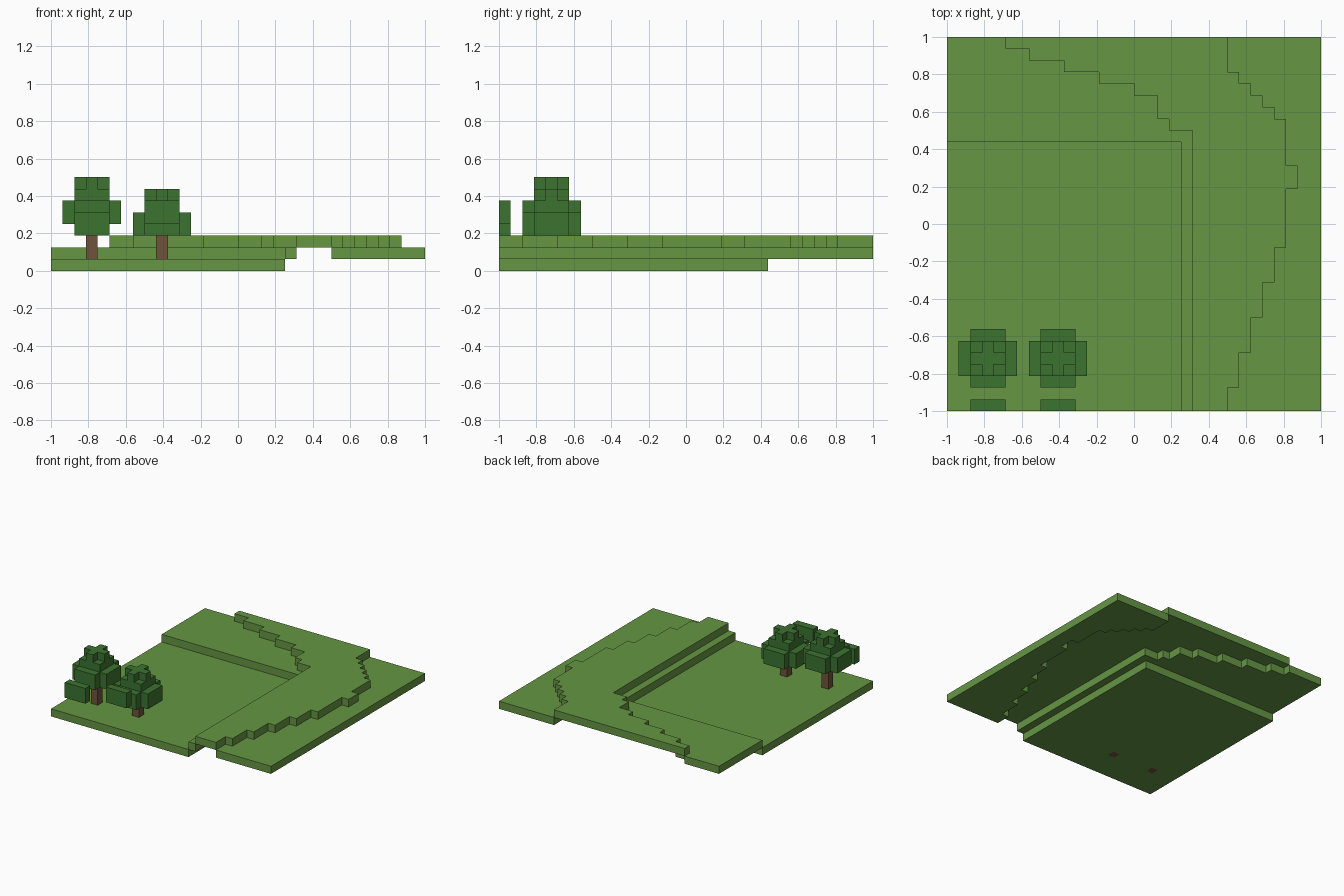
import bpy
import bmesh

CELL = 1 / 16          # side of one block
EDGE = 16              # half width of the land, in blocks

if "Cube" in bpy.data.objects:
    bpy.data.objects.remove(bpy.data.objects["Cube"], do_unlink=True)


def material(name, rgb):
    linear = [(c / 255 / 12.92) if c < 10 else ((c / 255 + 0.055) / 1.055) ** 2.4 for c in rgb]
    mat = bpy.data.materials.new(name)
    mat.use_nodes = True
    mat.diffuse_color = (*linear, 1)
    mat.node_tree.nodes["Principled BSDF"].inputs["Base Color"].default_value = (*linear, 1)
    return mat


grass = material("grass_green", (102, 150, 68))
leaf = material("leaf_green", (60, 116, 48))
bark = material("bark_brown", (112, 84, 58))


def rectangle(x0, y0, x1, y1):
    return [(x0, y0), (x1, y0), (x1, y1), (x0, y1)]


def staircase(turns):
    """Stepped path from the front edge to the back; each turn is (x, y where it ends)."""
    points, y = [], -EDGE
    for x, y_end in turns:
        points += [(x, y), (x, y_end)]
        y = y_end
    return points


def blocks(name, mat, layers):
    """Extrude stacked layers (bottom, top, outline, holes...), all in block units."""
    mesh = bpy.data.meshes.new(name)
    bm = bmesh.new()
    for bottom, top, *loops in layers:
        edges = []
        for loop in loops:
            verts = [bm.verts.new((x * CELL, y * CELL, bottom * CELL)) for x, y in loop]
            edges += [bm.edges.new((a, b)) for a, b in zip(verts, verts[1:] + verts[:1])]
        filled = bmesh.ops.triangle_fill(bm, edges=edges, use_beauty=True)["geom"]
        faces = [g for g in filled if isinstance(g, bmesh.types.BMFace)]
        raised = bmesh.ops.extrude_face_region(bm, geom=faces, use_keep_orig=True)["geom"]
        bmesh.ops.translate(bm, vec=(0, 0, (top - bottom) * CELL),
                            verts=[g for g in raised if isinstance(g, bmesh.types.BMVert)])
    bmesh.ops.recalc_face_normals(bm, faces=bm.faces)
    bm.to_mesh(mesh)
    bm.free()
    mesh.materials.append(mat)
    obj = bpy.data.objects.new(name, mesh)
    bpy.context.collection.objects.link(obj)
    return obj


def cross(x, y, reach, arm):
    """Square outline with its four corners notched out, centred on x, y."""
    quarter = [(reach, -arm), (reach, arm), (arm, arm)]
    points = []
    for _ in range(4):
        points += [(x + a, y + b) for a, b in quarter]
        quarter = [(-b, a) for a, b in quarter]
    return points


# Stepped borders of the raised ridge
west = staircase([(5, 8), (3, 9), (2, 11), (0, 12), (-3, 13), (-6, 14), (-9, 15), (-11, 16)])
east = staircase([(8, -14), (9, -11), (10, -8), (11, -5), (12, -2), (13, 3), (14, 5),
                  (13, 9), (12, 10), (11, 11), (10, 12), (9, 13), (8, 16)])

# Trees: x, y and the height where the crown starts
trees = {"left_edge": (-12.5, -11.5, 4), "inner": (-6.5, -11.5, 3)}
trunks = {n: rectangle(x - .5, y - .5, x + .5, y + .5) for n, (x, y, _) in trees.items()}

# Land: each terrace is a single block thick and hollow below
blocks("low_meadow", grass, [(0, 1, rectangle(-EDGE, -EDGE, 4, 7), *trunks.values())])
blocks("back_terrace", grass,
       [(1, 2, west + [(-EDGE, EDGE), (-EDGE, 7), (4, 7), (4, -EDGE)])])
blocks("ridge", grass, [(2, 3, west + east[::-1])])
blocks("side_terrace", grass, [(1, 2, east + [(EDGE, EDGE), (EDGE, -EDGE)])])

# Trunks and stepped crowns
for name, (x, y, z) in trees.items():
    blocks(name + "_tree_trunk", bark, [(0, z, trunks[name])])
    blocks(name + "_tree_crown", leaf, [
        (z, z + 2, cross(x, y, 2.5, 1.5)),
        (z + 2, z + 3, rectangle(x - 1.5, y - 1.5, x + 1.5, y + 1.5)),
        (z + 3, z + 4, cross(x, y, 1.5, .5)),
    ])

# Floating leaf slabs at the front edge
for name, x, z in (("left_edge", -12.5, 3), ("inner", -6.5, 4)):
    blocks(name + "_leaf_slab", leaf,
           [(z, z + 2, rectangle(x - 1.5, -EDGE, x + 1.5, 1 - EDGE))])
